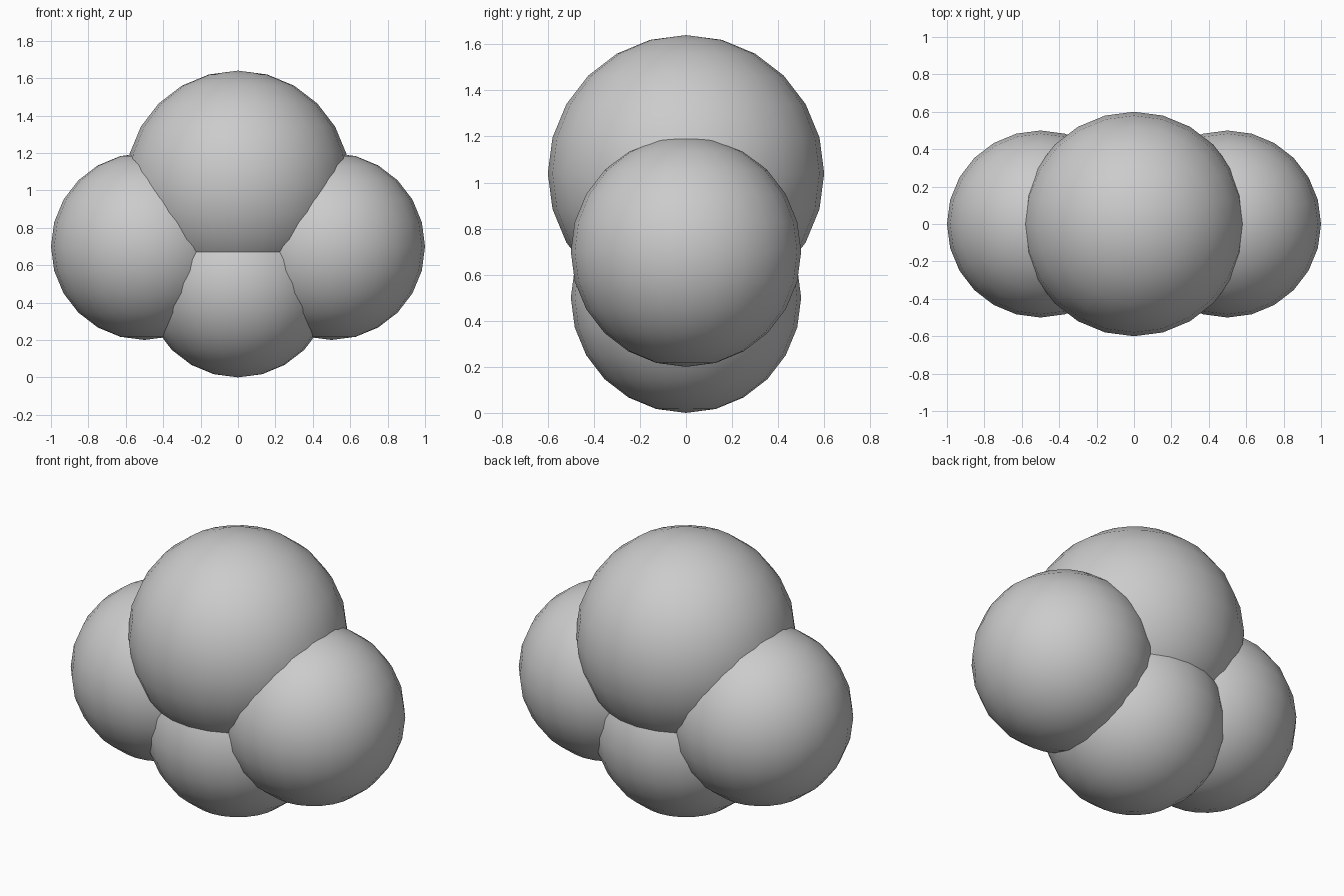
import bpy

if "Cube" in bpy.data.objects:
    bpy.data.objects.remove(bpy.data.objects["Cube"])


def ball(name, x, z, radius):
    bpy.ops.mesh.primitive_uv_sphere_add(segments=24, ring_count=12,
                                         radius=radius, location=(x, 0, z))
    bpy.context.object.name = name
    bpy.ops.object.shade_smooth()


# Overlapping balls: base, large crown and a mirrored pair at the sides
ball("bottom_ball", 0, 0.5, 0.5)
ball("top_ball", 0, 1.04, 0.6)
for side, sign in (("left", -1), ("right", 1)):
    ball(side + "_ball", 0.5 * sign, 0.7, 0.5)
